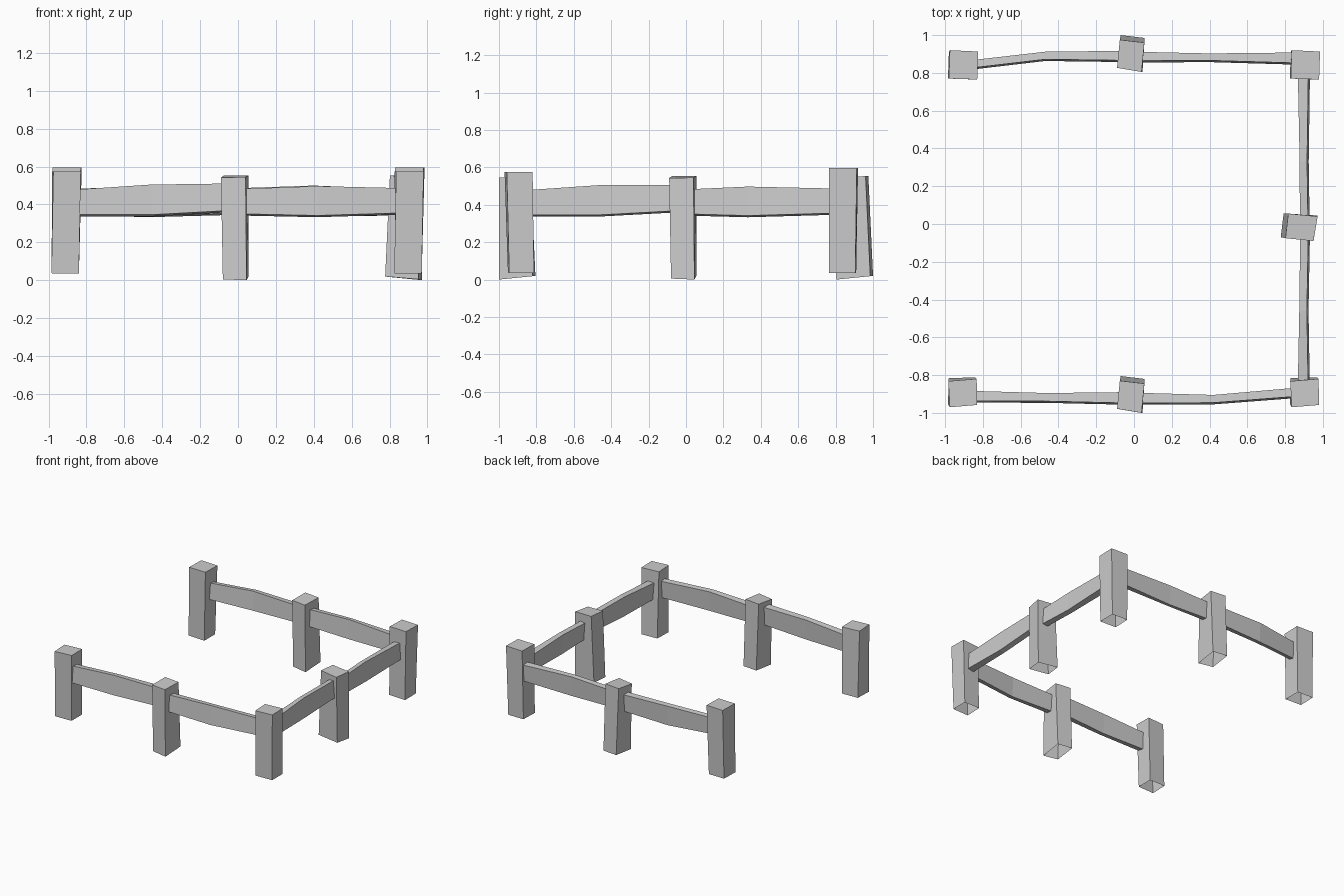
import bpy
from mathutils import Matrix, Vector
from math import pi

if "Cube" in bpy.data.objects:
    bpy.data.objects.remove(bpy.data.objects["Cube"])


def make(name, verts, faces, matrix):
    mesh = bpy.data.meshes.new(name)
    mesh.from_pydata([matrix @ Vector(v) for v in verts], [], faces)
    mesh.update()
    bpy.context.collection.objects.link(bpy.data.objects.new(name, mesh))


def post(name, bottom, top, matrix):
    """Crooked square post, open underneath; corners run counter-clockwise."""
    sides = [(i, (i + 1) % 4, (i + 1) % 4 + 4, i + 4) for i in range(4)]
    make(name, bottom + top, sides + [(4, 5, 6, 7)], matrix)


def rail(name, stations, matrix):
    """Bent plank through stations (x, y_min, y_max, z_min, z_max), slightly rolled."""
    verts, faces = [], []
    r = 0.009
    for x, y0, y1, z0, z1 in stations:
        verts += [(x, y0, z0 + r), (x, y1 - r, z0), (x, y1, z1 - r / 2), (x, y0 + r, z1)]
    last = 4 * (len(stations) - 1)
    for a in range(0, last, 4):
        for i in range(4):
            j = (i + 1) % 4
            faces.append((a + i, a + i + 4, a + j + 4, a + j))
    faces += [(0, 1, 2, 3), (last + 3, last + 2, last + 1, last)]
    make(name, verts, faces, matrix)


def shift(x, y):
    return Matrix.Translation((x, y, 0))


here = Matrix.Identity(4)
turn = Matrix.Rotation(pi / 2, 4, 'Z')

# Corner posts
front_b = [(-.985, -.952, .037), (-.84, -.945, .035), (-.84, -.813, .035), (-.98, -.815, .037)]
front_t = [(-.975, -.97, .575), (-.83, -.958, .575), (-.833, -.82, .575), (-.983, -.832, .575)]
back_b = [(-.985, .77, .037), (-.84, .765, .035), (-.84, .905, .035), (-.98, .91, .037)]
back_t = [(-.98, .77, .596), (-.83, .765, .596), (-.825, .913, .596), (-.975, .92, .596)]
for side, dx in (("left", 0), ("right", 1.81)):
    post(f"front_{side}_post", front_b, front_t, shift(dx, 0))
    post(f"back_{side}_post", back_b, back_t, shift(dx, 0))

# Middle posts
mid_b = [(-.08, -.98, .005), (.045, -1.0, 0), (.055, -.82, .018), (-.07, -.805, .02)]
mid_t = [(-.09, -.978, .542), (.04, -1.0, .545), (.055, -.845, .553), (-.075, -.83, .553)]
for name, m in (("front", here), ("back", shift(0, 1.805)), ("right", shift(-.028, 0) @ turn)):
    post(f"{name}_middle_post", mid_b, mid_t, m)

# Rails, two bent planks per side
rail("front_left_rail", [(-.88, -.945, -.883, .337, .477), (-.46, -.947, -.895, .337, .505),
                         (-.03, -.957, -.89, .36, .511)], here)
rail("front_right_rail", [(0, -.957, -.893, .342, .482), (.42, -.955, -.905, .333, .497),
                          (.88, -.92, -.865, .347, .486)], here)
rail("back_left_rail", [(-.88, .815, .865, .345, .482), (-.47, .863, .912, .333, .497),
                        (-.03, .857, .917, .345, .486)], here)
rail("back_right_rail", [(0, .855, .912, .345, .486), (.4, .857, .903, .335, .5),
                         (.88, .843, .908, .343, .48)], here)
rail("right_front_rail", [(-.87, -.931, -.867, .337, .477), (-.46, -.924, -.875, .337, .505),
                          (-.03, -.932, -.88, .36, .506)], turn)
rail("right_back_rail", [(0, -.93, -.878, .342, .482), (.33, -.925, -.877, .333, .497),
                         (.82, -.932, -.867, .347, .486)], turn)
